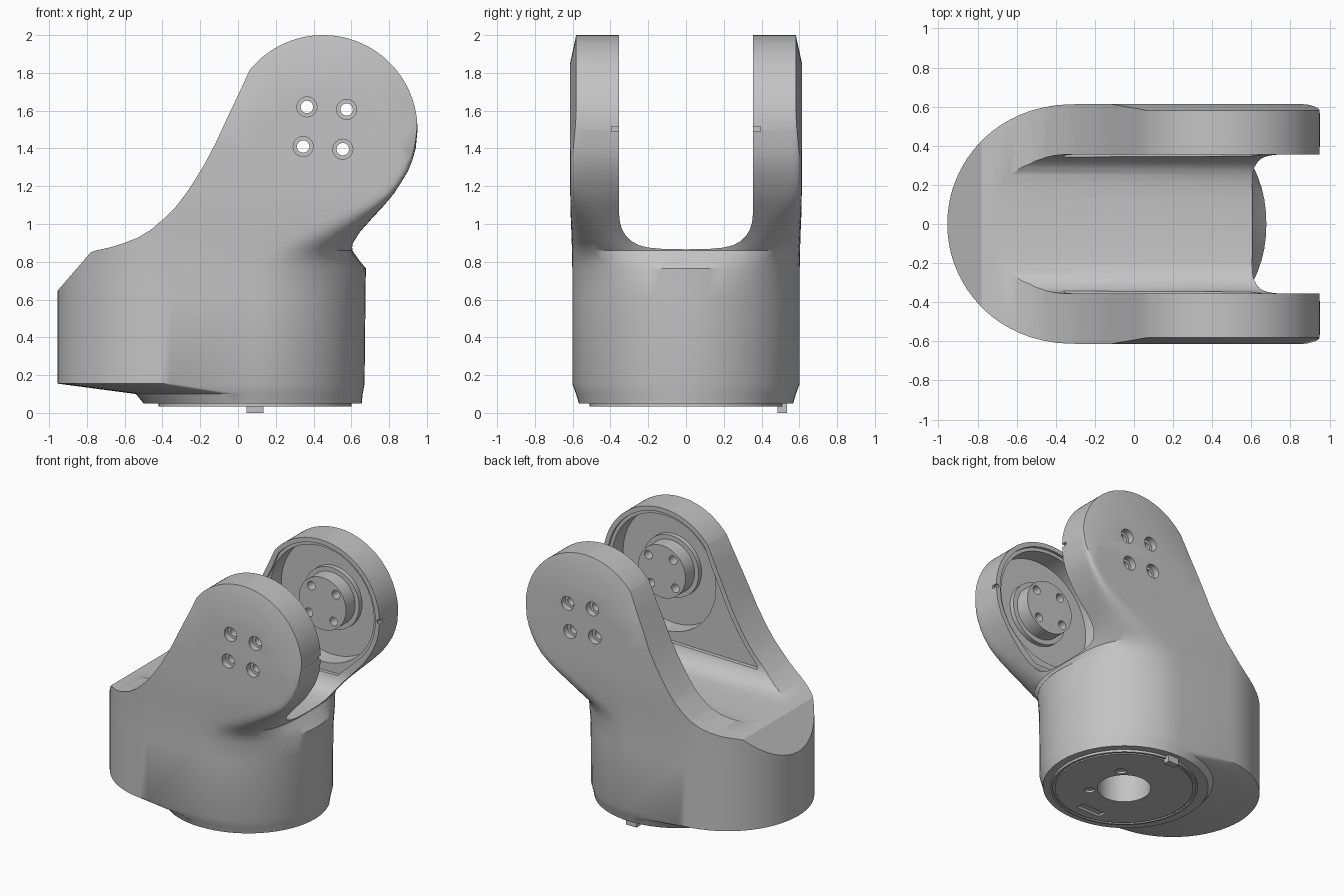
import bpy, bmesh, math
from mathutils import Vector

cube = bpy.data.objects.get("Cube")
if cube:
    bpy.data.objects.remove(cube, do_unlink=True)


def material(name, value):
    mat = bpy.data.materials.new(name)
    mat.use_nodes = True
    colour = (value, value, value, 1)
    mat.diffuse_color = colour
    mat.node_tree.nodes["Principled BSDF"].inputs["Base Color"].default_value = colour
    return mat


GREY = material("plain grey", 0.55)
PIVOT = Vector((0.45, 0, 1.5))
BOSS = Vector((0.46, 0, 1.508))
BASE_X = 0.09


def make(name, bm):
    bmesh.ops.recalc_face_normals(bm, faces=bm.faces)
    if bm.calc_volume(signed=True) < 0:
        bmesh.ops.reverse_faces(bm, faces=bm.faces)
    mesh = bpy.data.meshes.new(name)
    bm.to_mesh(mesh)
    bm.free()
    mesh.materials.append(GREY)
    obj = bpy.data.objects.new(name, mesh)
    bpy.context.collection.objects.link(obj)
    return obj


def loft(name, rings):
    bm = bmesh.new()
    loops = [[bm.verts.new(p) for p in ring] for ring in rings]
    for a, b in zip(loops, loops[1:]):
        for i in range(len(a)):
            j = (i + 1) % len(a)
            bm.faces.new((a[i], a[j], b[j], b[i]))
    bm.faces.new(loops[0])
    bm.faces.new(loops[-1])
    return make(name, bm)


def prism_y(name, outline, y0, y1):
    return loft(name, [[(x, y, z) for x, z in outline] for y in (y0, y1)])


def circle(c, r, start=0, end=360, n=64):
    steps = n if end - start == 360 else n + 1
    angles = [math.radians(start + (end - start) * i / n) for i in range(steps)]
    return [(c[0] + r * math.cos(a), c[1] + r * math.sin(a)) for a in angles]


def disc_y(name, c, r, y0, y1, n=64):
    return prism_y(name, circle((c.x, c.z), r, n=n), y0, y1)


def disc_z(name, c, r, z0, z1, n=64):
    return loft(name, [[(x, y, z) for x, y in circle(c, r, n=n)] for z in (z0, z1)])


def box(name, x0, x1, y0, y1, z0, z1):
    return prism_y(name, [(x0, z0), (x1, z0), (x1, z1), (x0, z1)], y0, y1)


def volume(mesh):
    bm = bmesh.new()
    bm.from_mesh(mesh)
    result = bm.calc_volume(signed=True)
    bm.free()
    return result


# Boolean that moves to the next solver if one loses the solid
def combine(target, tool, operation):
    before = volume(target.data)
    mod = target.modifiers.new(operation, "BOOLEAN")
    mod.object, mod.operation = tool, operation
    for solver in ("EXACT", "MANIFOLD", "FLOAT"):
        mod.solver = solver
        graph = bpy.context.evaluated_depsgraph_get()
        mesh = bpy.data.meshes.new_from_object(target.evaluated_get(graph))
        if mesh.polygons and volume(mesh) > 0.3 * before:
            target.data = mesh
            break
    target.modifiers.clear()
    bpy.data.objects.remove(tool, do_unlink=True)


def cut(target, tool):
    combine(target, tool, "DIFFERENCE")


def smooth(obj, degrees=30):
    bpy.ops.object.select_all(action="DESELECT")
    obj.select_set(True)
    bpy.context.view_layer.objects.active = obj
    bpy.ops.object.shade_smooth_by_angle(angle=math.radians(degrees))


# Plan section: round left end, right end from round to square
def section(z, left, right, width, power, n=32):
    points = []
    centre = 0.08
    for i in range(n + 1):
        a = math.pi * (i / n - 0.5)
        c = math.cos(a) if 0 < i < n else 0
        s = math.sin(a)
        points.append((centre + (right - centre) * c ** (2 / power),
                       math.copysign(width * abs(s) ** (2 / power), s), z))
    for i in range(n + 1):
        a = math.pi * (i / n + 0.5)
        points.append((left + width + width * math.cos(a), width * math.sin(a), z))
    return points


# Housing: round base blending upward into the flat arms
L = -0.955
levels = [(0.05, -0.5, 0.655, 0.567, 2), (0.1, -0.54, 0.66, 0.582, 2),
          (0.155, L, 0.67, 0.602, 2), (0.62, L, 0.675, 0.602, 2),
          (0.765, L, 0.677, 0.602, 2.1), (0.81, L, 0.64, 0.603, 2.4),
          (0.86, L, 0.605, 0.604, 3), (0.9, L, 0.615, 0.605, 4),
          (0.96, L, 0.65, 0.607, 6), (1.03, L, 0.71, 0.61, 10),
          (1.1, L, 0.775, 0.612, 18), (1.16, L, 0.825, 0.613, 30),
          (1.22, L, 0.864, 0.613, 40), (1.28, L, 0.9, 0.613, 40),
          (1.34, L, 0.924, 0.613, 40), (1.4, L, 0.941, 0.613, 40),
          (1.5, L, 0.951, 0.613, 40), (2.05, L, 0.951, 0.613, 40)]
housing = loft("forked_housing", [section(*level) for level in levels])

# Side outline: disc head sweeping down to the low left rim
sweep = [(0, 1.68), (-0.06, 1.555), (-0.12, 1.425), (-0.175, 1.32), (-0.23, 1.23),
         (-0.28, 1.155), (-0.33, 1.09), (-0.39, 1.03), (-0.46, 0.97), (-0.53, 0.928),
         (-0.6, 0.9), (-0.67, 0.878), (-0.75, 0.86), (-0.86, 0.825), (-1.2, 0.76)]
outline = [(1.2, -0.2), (1.2, 1.49)] + circle((PIVOT.x, PIVOT.z), 0.5, 0, 141) + sweep
combine(housing, prism_y("outline_tool", outline + [(-1.2, -0.2)], -1, 1), "INTERSECT")

# Slight taper round the outer edge of each head
bm = bmesh.new()
for side in (-1, 1):
    for radius, y in ((0.506, 0.58), (0.35, 0.614)):
        for x, z in circle((PIVOT.x, PIVOT.z), radius):
            bm.verts.new((x, side * y, z))
    for x in (-1.6, 1.3):
        bm.verts.new((x, side * 0.62, -0.1))
bmesh.ops.convex_hull(bm, input=bm.verts)
bmesh.ops.delete(bm, geom=[v for v in bm.verts if not v.link_faces], context="VERTS")
combine(housing, make("taper_tool", bm), "INTERSECT")

# Channel between the arms with a rounded floor
half = [(0, 0.866), (0.12, 0.868), (0.2, 0.875), (0.25, 0.888), (0.29, 0.91),
        (0.32, 0.94), (0.34, 0.975), (0.35, 1.01), (0.355, 1.06), (0.355, 2.2)]
channel = [(-y, z) for y, z in reversed(half[1:])] + half
cut(housing, loft("channel_tool", [[(x, y, z) for y, z in channel] for x in (-1.2, 1.2)]))

# Inner arm faces: shallow inset, round pocket and edge notch
inset = circle((PIVOT.x, PIVOT.z), 0.465, -42, 141) + [
    (x + 0.035, z - 0.015) for x, z in sweep[:8]] + [(-0.36, 0.985), (0.6, 1.0)]
for side in (-1, 1):
    cut(housing, prism_y("inset_tool", inset, side * 0.3, side * 0.375))
    cut(housing, disc_y("pocket_tool", PIVOT, 0.44, side * 0.3, side * 0.51))
    cut(housing, box("notch_tool", 0.93, 1.0, side * 0.3, side * 0.395, 1.49, 1.515))

# Underside: central bore
cut(housing, disc_z("bore_tool", (BASE_X, 0), 0.185, -0.1, 0.35))

# Stepped bosses inside the heads
bosses = []
for side, name in ((-1, "front_boss"), (1, "back_boss")):
    boss = disc_y(name, BOSS, 0.2, side * 0.365, side * 0.512)
    combine(boss, disc_y("flange_tool", BOSS, 0.235, side * 0.475, side * 0.514), "UNION")
    bosses.append(boss)

# Four counterbored screw holes through both heads
for dx, dz in ((-0.095, 0.112), (0.115, 0.098), (-0.115, -0.098), (0.095, -0.112)):
    c = BOSS + Vector((dx, 0, dz))
    for part in [housing] + bosses:
        cut(part, disc_y("screw_tool", c, 0.033, -1, 1, 24))
    for side in (-1, 1):
        cut(housing, disc_y("counterbore_tool", c, 0.053, side * 0.565, side * 0.8, 24))

# Base plate with rim groove, bore, screw holes and a slot
plate = disc_z("base_plate", (BASE_X, 0), 0.51, 0.033, 0.06)
cut(plate, disc_z("groove_tool", (BASE_X, 0), 0.495, 0, 0.042))
combine(plate, disc_z("core_tool", (BASE_X, 0), 0.48, 0.033, 0.055), "UNION")
cut(plate, disc_z("bore_tool", (BASE_X, 0), 0.185, -0.1, 0.35))
for y in (-0.17, 0.17):
    cut(plate, disc_z("screw_tool", (BASE_X + 0.17, y), 0.036, -0.1, 0.049, 24))
cut(plate, box("slot_tool", BASE_X - 0.12, BASE_X + 0.08, -0.41, -0.35, -0.1, 0.049))

# Locating lug under the base
lug = box("locating_lug", 0.045, 0.135, 0.485, 0.535, 0, 0.06)

for part in [housing, plate, lug] + bosses:
    smooth(part)
